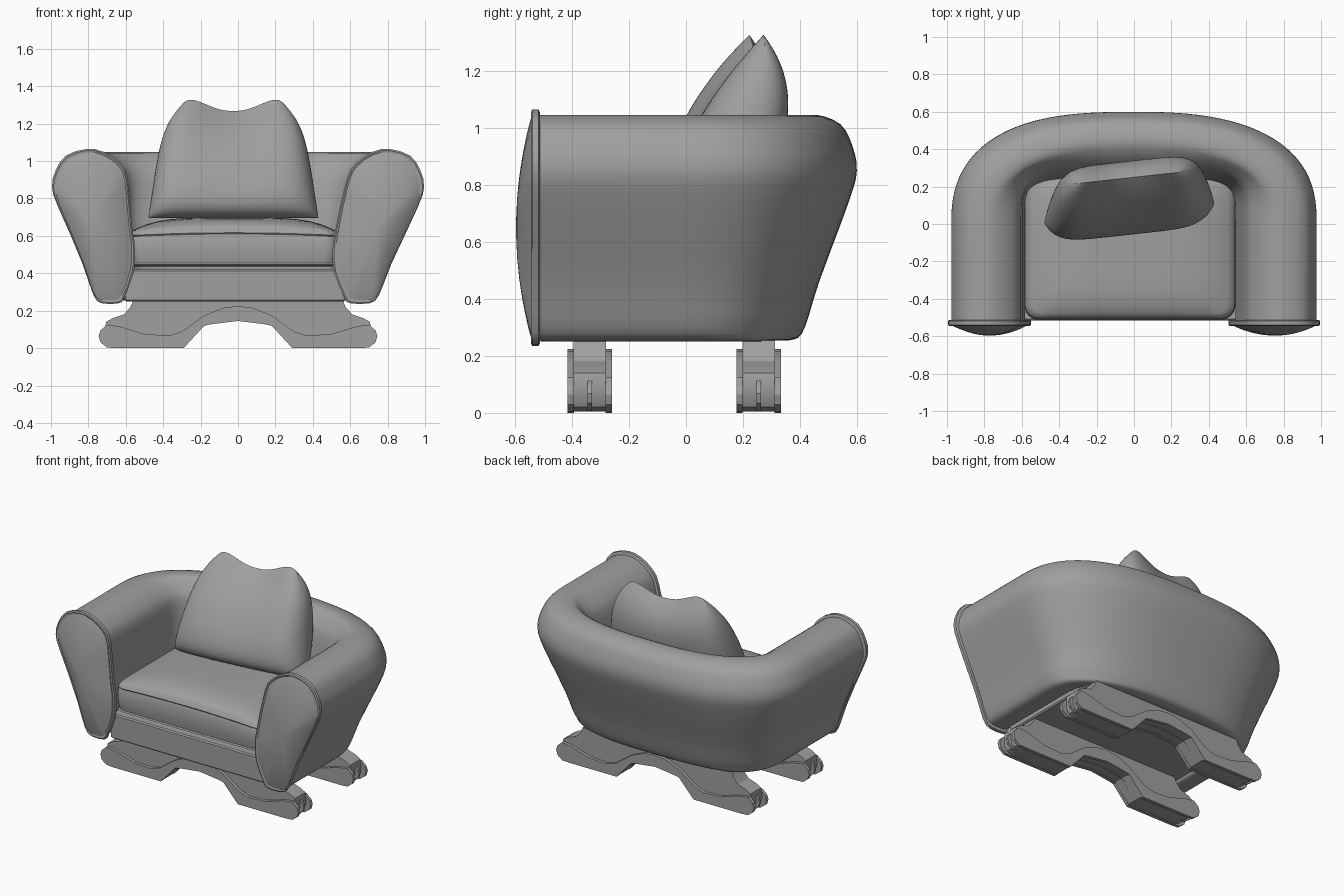
import bpy, bmesh
from math import sin, cos, pi, radians, copysign

if "Cube" in bpy.data.objects:
    bpy.data.objects.remove(bpy.data.objects["Cube"])

GREY = bpy.data.materials.new("grey_fabric")
GREY.diffuse_color = (.35, .35, .35, 1)
GREY.use_nodes = True
GREY.node_tree.nodes["Principled BSDF"].inputs["Base Color"].default_value = GREY.diffuse_color


def finish(name, bm, angle=35):
    bmesh.ops.recalc_face_normals(bm, faces=bm.faces)
    me = bpy.data.meshes.new(name)
    bm.to_mesh(me)
    bm.free()
    me.materials.append(GREY)
    ob = bpy.data.objects.new(name, me)
    bpy.context.collection.objects.link(ob)
    bpy.ops.object.select_all(action='DESELECT')
    ob.select_set(True)
    bpy.context.view_layer.objects.active = ob
    bpy.ops.object.shade_smooth_by_angle(angle=radians(angle))
    return ob


def loft(name, rings, angle=35):
    """Skin closed rings of equal length and cap both ends."""
    bm = bmesh.new()
    vs = [[bm.verts.new(p) for p in r] for r in rings]
    n = len(vs[0])
    for a, b in zip(vs, vs[1:]):
        for i in range(n):
            j = (i + 1) % n
            bm.faces.new((a[i], a[j], b[j], b[i]))
    bm.faces.new(vs[0])
    bm.faces.new(vs[-1])
    return finish(name, bm, angle)


def clamp(t):
    return max(0, min(1, t))


def smooth_loop(pts, k):
    """Closed Catmull-Rom curve through 2D points."""
    out, n = [], len(pts)
    for i in range(n):
        p = [pts[(i + d) % n] for d in (-1, 0, 1, 2)]
        for s in range(k):
            t = s / k
            out.append(tuple(0.5 * (2 * b + (c - a) * t + (2 * a - 5 * b + 4 * c - d) * t * t
                                    + (3 * b - a - 3 * c + d) * t ** 3)
                             for a, b, c, d in zip(*p)))
    return out


# Arm cross-section (x, z), seen from the front
ARM = [(.57, .27), (.515, .40), (.505, .52), (.52, .63), (.58, .90), (.63, .99),
       (.72, 1.05), (.81, 1.065), (.92, 1.03), (.975, .95), (.995, .86),
       (.96, .75), (.82, .45), (.755, .285), (.705, .24), (.60, .24)]
CX, CZ = .755, .65


def scaled(pts, inset):
    return [(CX + (x - CX) * (1 - inset / .24), CZ + (z - CZ) * (1 - inset / .41))
            for x, z in pts]


def skew(p):
    """The left arm is a little slimmer on its inner, lower side."""
    x, y, z = p
    if x < 0:
        x -= .045 * clamp(1 - (-x - .52) / .4) * clamp((.98 - z) / .3) * clamp(-x / .3)
    return (x, y, z)


# Wraparound arms and back: the arm section, slimmer inside, swept along a U
SHELL = [(max(x, .528), z) for x, z in ARM]
section = scaled(smooth_loop(SHELL, 3), .018)


def u_point(x, z, t):
    b = .6 - (.977 - x) * .82
    e = 2 / (2.55 + 2.5 * clamp((.74 - x) / .2))
    c, s = cos(t), sin(t)
    return (copysign(abs(c) ** e, c) * x, abs(s) ** e * b, z)


N = 48
rings = [[(x, y, z) for x, z in section] for y in (-.525, -.25)]
rings += [[u_point(x, z, pi * i / N) for x, z in section] for i in range(N + 1)]
rings += [[(-x, y, z) for x, z in section] for y in (-.25, -.525)]
loft("arms_and_back", [[skew(p) for p in r] for r in rings])

# Lens-shaped front panels with a piped rim
outline = smooth_loop(ARM, 2)
RIM = [(.012, -.512), (0, -.518), (0, -.540), (.008, -.545), (.018, -.541), (.022, -.542)]
for side, label in ((1, "right"), (-1, "left")):
    rs = [[(side * x, y, z) for x, z in scaled(outline, ins)] for ins, y in RIM]
    for s in (.95, .87, .76, .62, .45, .27, .08):
        rs.append([(side * (CX + (x - CX) * s), -.543 - .054 * (1 - s * s), CZ + (z - CZ) * s)
                   for x, z in scaled(outline, .022)])
    loft("arm_panel_" + label, [[skew(p) for p in r] for r in rs])


def round_rect(cx, cy, hx, hy, r, z, k=6, m=8):
    """Rounded rectangle with subdivided straight sides."""
    corners = []
    for q, (sx, sy) in enumerate(((1, 1), (-1, 1), (-1, -1), (1, -1))):
        corners.append([(cx + sx * (hx - r) + r * cos(pi / 2 * (q + i / k)),
                         cy + sy * (hy - r) + r * sin(pi / 2 * (q + i / k)), z)
                        for i in range(k + 1)])
    pts = []
    for q in range(4):
        a, b = corners[q][-1], corners[(q + 1) % 4][0]
        pts += corners[q]
        pts += [(a[0] + (b[0] - a[0]) * i / m, a[1] + (b[1] - a[1]) * i / m, z)
                for i in range(1, m)]
    return pts


# Seat base with front rail
loft("seat_base", [round_rect(-.015, -.12, .59 - i, .395 - i, .02, z)
                   for i, z in ((.008, .25), (0, .258), (0, .412), (.008, .42))])


# Crowned seat cushion with seam ridges
def crown(p):
    x, y, z = p
    u, v = min(1, abs(x + .022) / .562), min(1, abs(y + .122) / .387)
    lift = .015 * (1 - u * u) if z > .56 else 0
    if z > .615:
        lift += (.083 - .015 * (1 - u * u)) * (1 - u ** 4) * (1 - v ** 5) ** .7
    return (x, y, z + lift)


side_levels = [(.05, .435), (.012, .440), (.0, .447), (.006, .456), (0, .49), (-.003, .53),
               (0, .575), (.006, .595), (.001, .602), (.006, .609)]
cushion = [round_rect(-.022, -.122, .562 - i, .387 - i, .08, z) for i, z in side_levels]
for s in (.965, .93, .88, .82, .72, .6, .45, .3, .15, .03):
    cushion.append(round_rect(-.022, -.122, .562 * s, .387 * s, .08 * s, .616))
loft("seat_cushion", [[crown(p) for p in r] for r in cushion], 40)

# Leaning back pillow: two puffed sheets sharing a seam, thinner at the top
bm = bmesh.new()
M = 36
for depth, taper in ((-.168, 3), (.19, 4)):
    grid = []
    for j in range(M + 1):
        row = []
        for i in range(M + 1):
            u, v = -cos(pi * i / M), -cos(pi * j / M)
            h = (v + 1) / 2
            x = -.025 + u * (.455 - .09 * h - .085 * h ** 6)
            top = 1.268 + .065 * sin(pi / 2 * min(1, abs(u) * 1.1)) ** 2.5 - .04 * abs(u) ** 12
            z = .695 + (top - .695) * h
            puff = max(0, 1 - u ** 6) ** .5 * max(0, 1 - (1 - h) ** 8) ** .5 * (1 - h ** taper)
            row.append(bm.verts.new((x, .06 + .19 * h + .11 * x + depth * puff, z)))
        grid.append(row)
    for j in range(M):
        for i in range(M):
            bm.faces.new((grid[j][i], grid[j][i + 1], grid[j + 1][i + 1], grid[j + 1][i]))
bmesh.ops.remove_doubles(bm, verts=bm.verts, dist=.0002)
finish("back_pillow", bm, 60)


# Sled feet: profiles (x, z) for the right half, mirrored across x
RUNNER_TOP = [(0, .225), (.08, .215), (.18, .175), (.30, .088), (.37, .067), (.50, .075),
              (.63, .115), (.70, .125)]
RUNNER_END = [(.735, .095), (.745, .065), (.735, .03), (.70, .003)]
RUNNER_LOW = [(.65, 0), (.29, 0), (.18, .12), (.14, .128), (0, .145)]
BLOCK = [(0, .255), (.56, .255), (.575, .22), (.61, .18), (.67, .16), (.705, .14), (.71, .11),
         (.71, .06), (.69, .02), (.65, .005), (.287, .005), (.178, .124), (.14, .132), (0, .149)]


def foot_plate(name, half, y0, y1):
    pts = half + [(-x, z) for x, z in reversed(half) if x > 0]
    loft(name, [[(x, y, z) for x, z in pts] for y in (y0, y1)], 30)


runner = RUNNER_TOP + RUNNER_END + RUNNER_LOW
for y, label in ((-.338, "front"), (.255, "back")):
    foot_plate(label + "_foot_block", BLOCK, y - .057, y + .057)
    foot_plate(label + "_foot_fin", [(x * .99, z * .96 + .006) for x, z in runner], y - .008, y + .008)
    for s in (-1, 1):
        foot_plate(label + "_foot_runner", runner, y + s * .056, y + s * .078)
